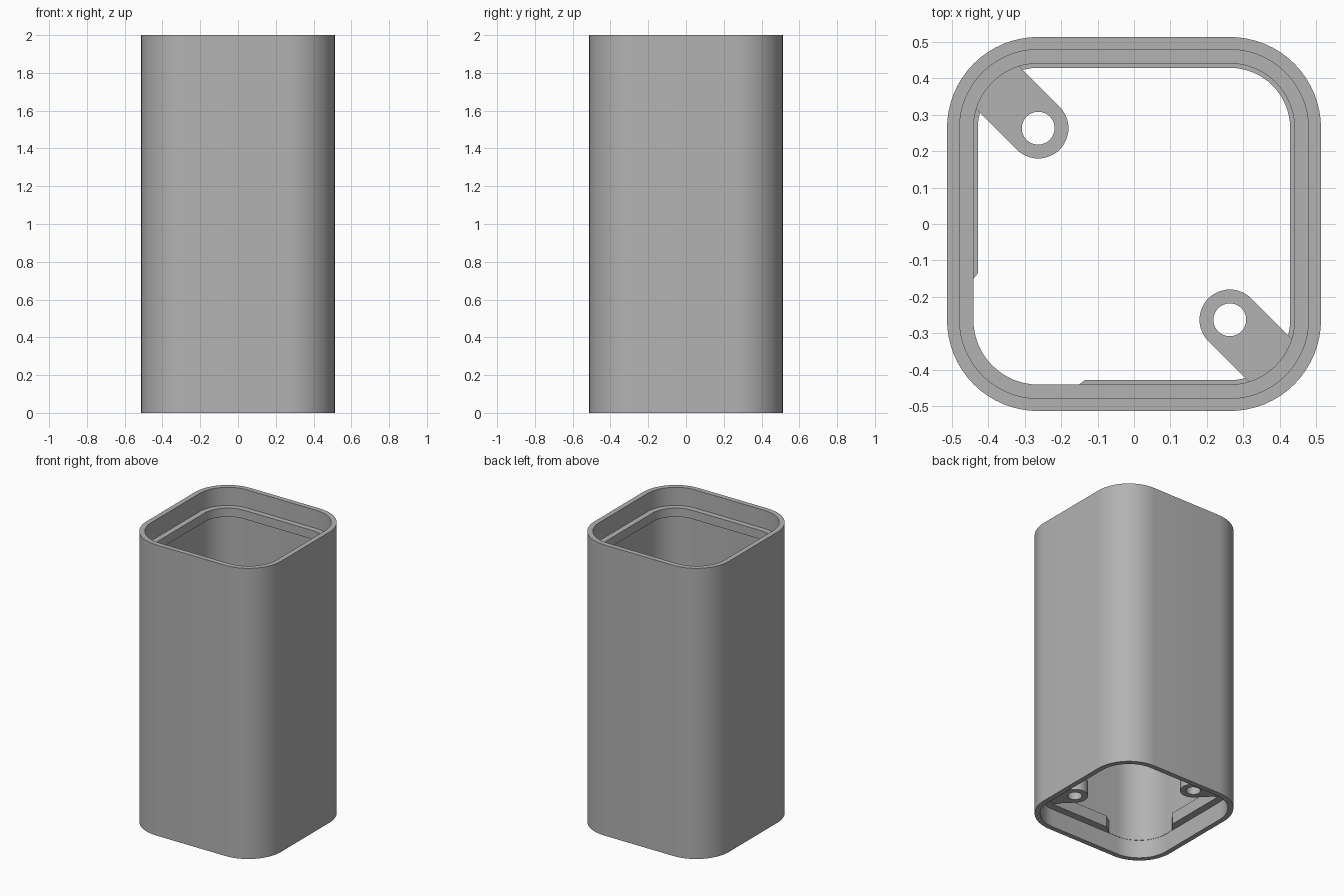
import bpy, bmesh, math

if "Cube" in bpy.data.objects:
    bpy.data.objects.remove(bpy.data.objects["Cube"])

C = 0.2625            # centre of every rounded corner
HALF = 0.5125         # outer half width
LEDGE = 0.125         # depth of the recess at each end
STEPS = 16            # segments per corner

gray = bpy.data.materials.new("gray")
gray.diffuse_color = (0.45, 0.45, 0.45, 1)
gray.use_nodes = True
gray.node_tree.nodes["Principled BSDF"].inputs["Base Color"].default_value = gray.diffuse_color


def arc(cx, cy, r, start):
    return [(cx + r * math.cos(math.radians(start + 90 * i / STEPS)),
             cy + r * math.sin(math.radians(start + 90 * i / STEPS)))
            for i in range(STEPS + 1)]


def closed_ring(h):
    r = h - C
    return arc(C, -C, r, -90) + arc(C, C, r, 0) + arc(-C, C, r, 90) + arc(-C, -C, r, 180)


def open_ring(h):
    # leaves the front left corner free, with slanted ends
    r = h - C
    e = -0.135 - 1.3 * (h - 0.428)
    return [(e, -h)] + arc(C, -C, r, -90) + arc(C, C, r, 0) + arc(-C, C, r, 90) + [(-h, e)]


def finish(ob):
    ob.data.materials.clear()
    ob.data.materials.append(gray)
    bpy.ops.object.select_all(action='DESELECT')
    ob.select_set(True)
    bpy.context.view_layer.objects.active = ob
    bpy.ops.object.shade_smooth_by_angle(angle=math.radians(30))


def sweep(name, profile, ring, closed):
    """Sweep a closed (half width, z) profile around a rounded square."""
    bm = bmesh.new()
    loops = [[bm.verts.new((x, y, z)) for x, y in ring(h)] for h, z in profile]
    n = len(loops[0])
    for k, a in enumerate(loops):
        b = loops[(k + 1) % len(loops)]
        for i in range(n if closed else n - 1):
            j = (i + 1) % n
            bm.faces.new((a[i], a[j], b[j], b[i]))
    if not closed:
        bm.faces.new([l[0] for l in loops])
        bm.faces.new([l[-1] for l in loops])
    bmesh.ops.recalc_face_normals(bm, faces=bm.faces)
    me = bpy.data.meshes.new(name)
    bm.to_mesh(me)
    bm.free()
    ob = bpy.data.objects.new(name, me)
    bpy.context.collection.objects.link(ob)
    finish(ob)


# Outer sleeve with the upper inner lip
top = 2 - LEDGE
sweep("sleeve", [(HALF, 0), (HALF, 2), (0.478, 2), (0.478, top), (0.44, top),
                 (0.44, top - 0.06), (0.476, top - 0.06), (0.476, LEDGE),
                 (0.478, LEDGE), (0.478, 0)], closed_ring, True)

# Lower lip, interrupted at one corner
sweep("lower_lip", [(0.482, LEDGE), (0.482, LEDGE + 0.08),
                    (0.428, LEDGE + 0.08), (0.428, LEDGE)], open_ring, False)


# Screw lugs in two opposite corners
def lug(name, x, y, angle):
    r, hole, reach, depth = 0.083, 0.045, 0.216, 0.1
    outline = [(r * math.cos(math.pi * (0.5 + i / 24)),
                r * math.sin(math.pi * (0.5 + i / 24))) for i in range(25)]
    outline += [(reach, -r), (reach, r)]
    inner = [(hole * math.cos(math.tau * i / 32), hole * math.sin(math.tau * i / 32))
             for i in range(32)]
    cu = bpy.data.curves.new(name, 'CURVE')
    cu.dimensions = '2D'
    cu.fill_mode = 'BOTH'
    cu.extrude = depth / 2
    for pts in (outline, inner):
        sp = cu.splines.new('POLY')
        sp.points.add(len(pts) - 1)
        for p, (px, py) in zip(sp.points, pts):
            p.co = (px, py, 0, 1)
        sp.use_cyclic_u = True
    ob = bpy.data.objects.new(name, cu)
    bpy.context.collection.objects.link(ob)
    ob.location = (x, y, LEDGE + depth / 2 + 0.001)
    ob.rotation_euler.z = math.radians(angle)
    bpy.ops.object.select_all(action='DESELECT')
    ob.select_set(True)
    bpy.context.view_layer.objects.active = ob
    bpy.ops.object.convert(target='MESH')
    ob = bpy.context.view_layer.objects.active
    bm = bmesh.new()
    bm.from_mesh(ob.data)
    bmesh.ops.remove_doubles(bm, verts=bm.verts, dist=1e-5)
    bmesh.ops.recalc_face_normals(bm, faces=bm.faces)
    bm.to_mesh(ob.data)
    bm.free()
    finish(ob)


lug("back_left_lug", -C, C, 135)
lug("front_right_lug", C, -C, -45)
